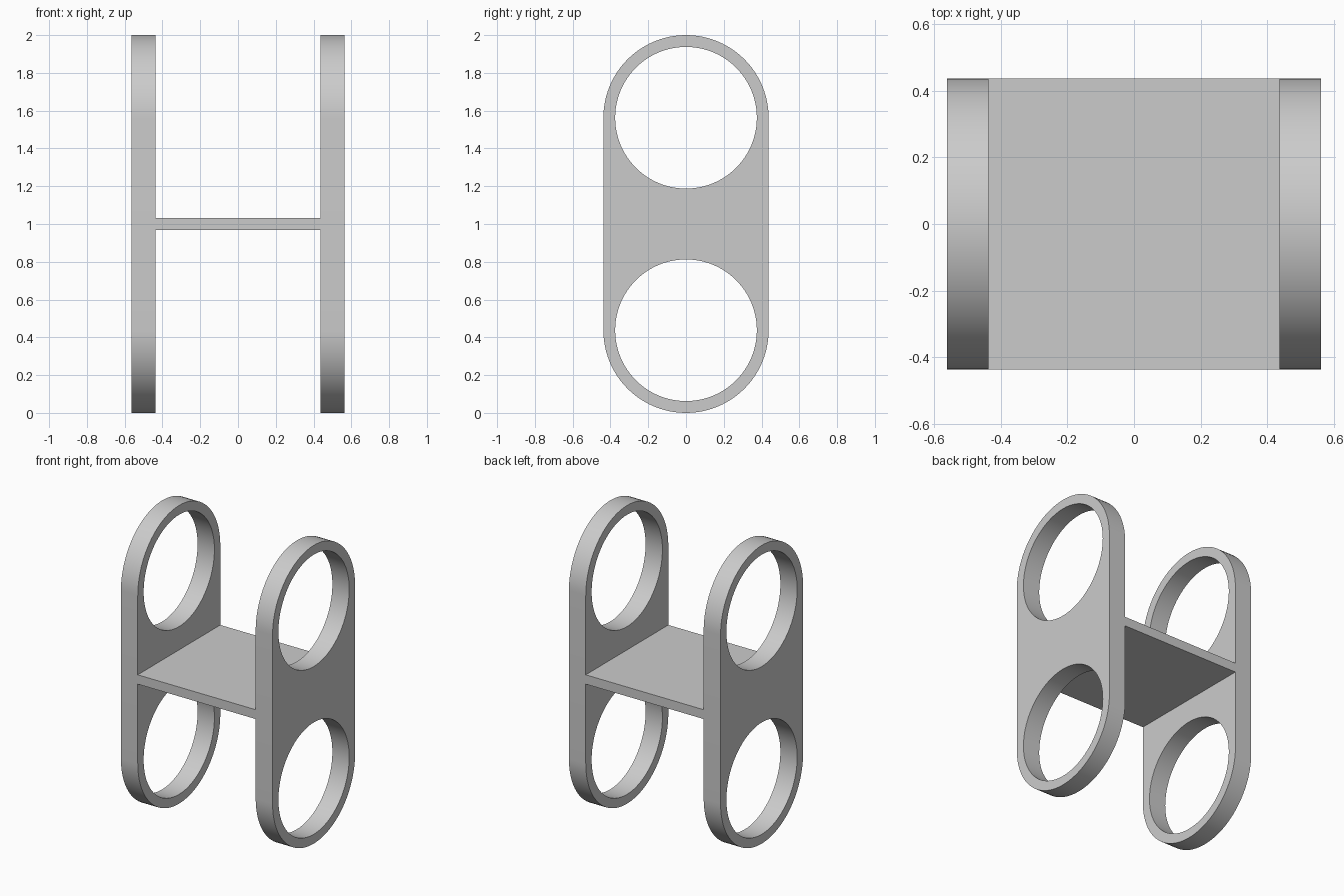
import bpy
import bmesh
from math import cos, sin, pi, radians

cube = bpy.data.objects.get("Cube")
if cube:
    bpy.data.objects.remove(cube, do_unlink=True)

OUTER = 0.4375      # radius of the rounded plate ends
HOLE = 0.375        # radius of the round openings
THICK = 0.125       # side plate thickness
SHELF = 0.0625      # shelf thickness
CENTRES = (OUTER, 2 - OUTER)
SEG = 96

grey = bpy.data.materials.new("plain grey")
grey.use_nodes = True
colour = (0.6, 0.6, 0.6, 1)
grey.diffuse_color = colour
grey.node_tree.nodes["Principled BSDF"].inputs["Base Color"].default_value = colour


def arc(z, radius, start, sweep, count):
    """Points on an arc in the YZ plane."""
    return [(0, radius * cos(start + sweep * i / count),
             z + radius * sin(start + sweep * i / count)) for i in range(count)]


def add_loop(bm, points):
    verts = [bm.verts.new(p) for p in points]
    return [bm.edges.new((a, b)) for a, b in zip(verts, verts[1:] + verts[:1])]


def make_object(name, bm, location):
    bmesh.ops.recalc_face_normals(bm, faces=bm.faces)
    mesh = bpy.data.meshes.new(name)
    bm.to_mesh(mesh)
    bm.free()
    mesh.materials.append(grey)
    obj = bpy.data.objects.new(name, mesh)
    obj.location = location
    bpy.context.collection.objects.link(obj)
    return obj


def side_plate(name, x):
    """Upright rounded plate with two round openings."""
    bm = bmesh.new()
    low, high = CENTRES
    half = SEG // 2
    outline = (arc(high, OUTER, 0, pi, half) + [(0, -OUTER, high)]
               + arc(low, OUTER, pi, pi, half) + [(0, OUTER, low)])
    edges = add_loop(bm, outline)
    for z in CENTRES:
        edges += add_loop(bm, arc(z, HOLE, 0, 2 * pi, SEG))
    bmesh.ops.triangle_fill(bm, edges=edges, use_beauty=True, normal=(1, 0, 0))
    obj = make_object(name, bm, (x, 0, 0))
    solid = obj.modifiers.new("thickness", "SOLIDIFY")
    solid.thickness = THICK
    solid.offset = 0
    bpy.ops.object.select_all(action="DESELECT")
    obj.select_set(True)
    bpy.context.view_layer.objects.active = obj
    bpy.ops.object.convert(target="MESH")
    bpy.ops.object.shade_smooth_by_angle(angle=radians(30))


# Two matching side plates
for side, sign in (("left", 1), ("right", -1)):
    side_plate(side + "_side_plate", sign * (OUTER + THICK / 2))

# Shelf joining the plates at mid height
bm = bmesh.new()
bmesh.ops.create_cube(bm, size=1)
bmesh.ops.scale(bm, vec=(2 * OUTER, 2 * OUTER, SHELF), verts=bm.verts)
make_object("middle_shelf", bm, (0, 0, 1))
